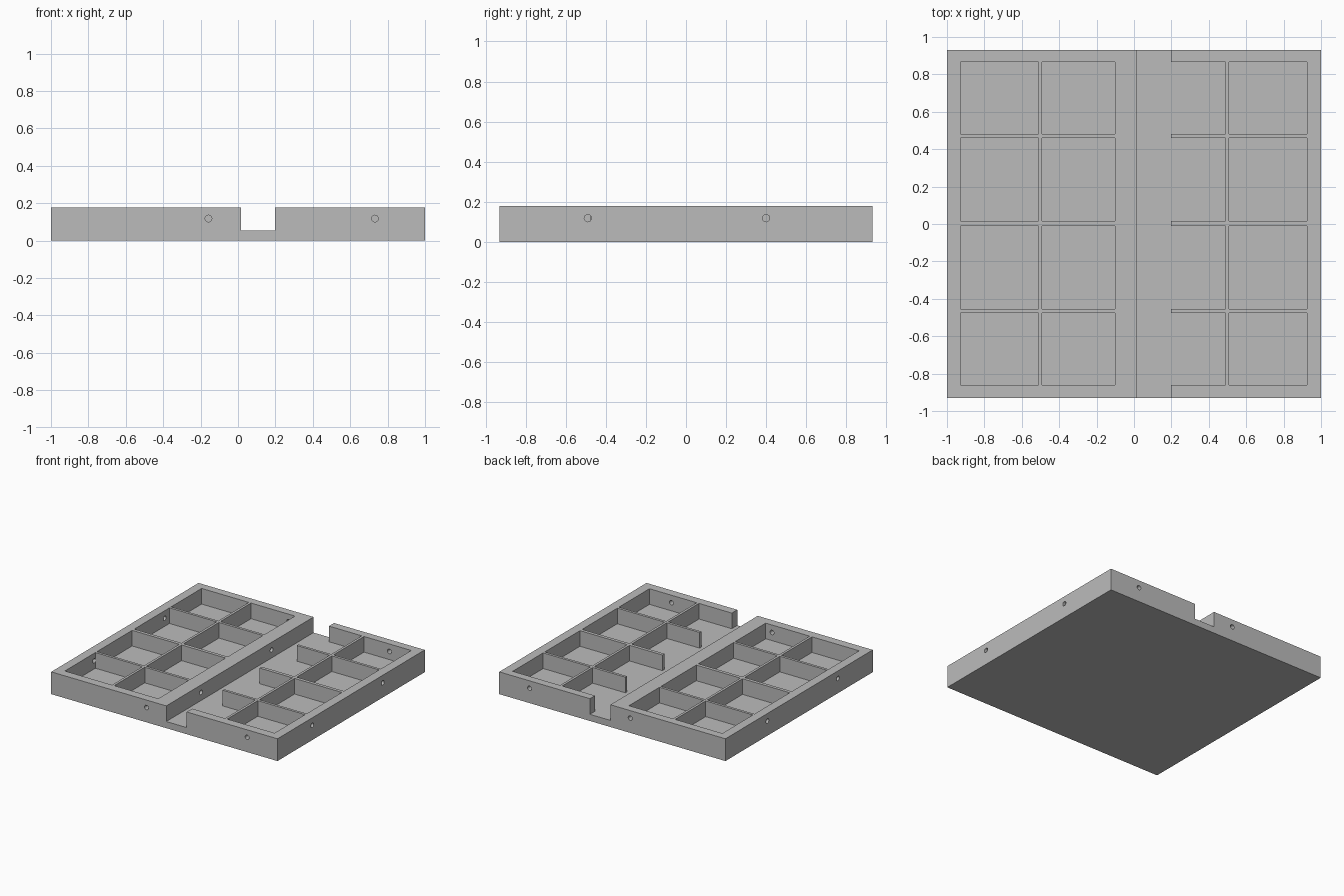
import bpy, math

if "Cube" in bpy.data.objects:
    bpy.data.objects.remove(bpy.data.objects["Cube"])

TOP, FLOOR, HALF_Y = 0.178, 0.053, 0.93

grey = bpy.data.materials.new("plain grey")
grey.diffuse_color = (0.5, 0.5, 0.5, 1)
grey.use_nodes = True
grey.node_tree.nodes["Principled BSDF"].inputs["Base Color"].default_value = grey.diffuse_color


def box(name, x0, x1, y0, y1, z0, z1):
    bpy.ops.mesh.primitive_cube_add(size=1, location=((x0 + x1) / 2, (y0 + y1) / 2, (z0 + z1) / 2))
    ob = bpy.context.object
    ob.name = name
    ob.scale = (x1 - x0, y1 - y0, z1 - z0)
    bpy.ops.object.transform_apply(location=True, rotation=True, scale=True)
    return ob


def drill(x, y, axis, depth):
    rot = (0, math.pi / 2, 0) if axis == "x" else (math.pi / 2, 0, 0)
    bpy.ops.mesh.primitive_cylinder_add(vertices=24, radius=0.018, depth=depth,
                                        location=(x, y, 0.118), rotation=rot)
    ob = bpy.context.object
    ob.name = "hole_cutter"
    bpy.ops.object.transform_apply(location=True, rotation=True, scale=True)
    return ob


# solid tray block
tray = box("compartment_tray", -1, 1, -HALF_Y, HALF_Y, 0, TOP)
tray.data.materials.append(grey)

# long channel running front to back
cutters = [box("channel_cutter", 0.017, 0.198, -1.1, 1.1, FLOOR, 0.4)]

# compartments; the third column opens into the channel
columns = [(-0.928, -0.511), (-0.491, -0.102), (0.1, 0.488), (0.508, 0.926)]
rows = [(-0.861, -0.476), (-0.455, -0.011), (0.016, 0.46), (0.481, 0.866)]
for x0, x1 in columns:
    for y0, y1 in rows:
        cutters.append(box("pocket_cutter", x0, x1, y0, y1, FLOOR, 0.4))

# round holes through the outer walls and the wall beside the channel
for x in (-0.158, 0.732):
    for y in (-HALF_Y, HALF_Y):
        cutters.append(drill(x, y, "y", 0.15))
for y in (-0.49, 0.4):
    for x in (-1, 1):
        cutters.append(drill(x, y, "x", 0.16))
    cutters.append(drill(-0.042, y, "x", 0.14))

# carve the block
for cutter in cutters:
    mod = tray.modifiers.new("cut", "BOOLEAN")
    mod.operation = "DIFFERENCE"
    mod.solver = "EXACT"
    mod.object = cutter
    bpy.context.view_layer.objects.active = tray
    bpy.ops.object.modifier_apply(modifier=mod.name)
    bpy.data.objects.remove(cutter)

# smooth hole walls, crisp edges elsewhere
bpy.ops.object.select_all(action="DESELECT")
tray.select_set(True)
bpy.context.view_layer.objects.active = tray
bpy.ops.object.shade_smooth_by_angle(angle=math.radians(30))
